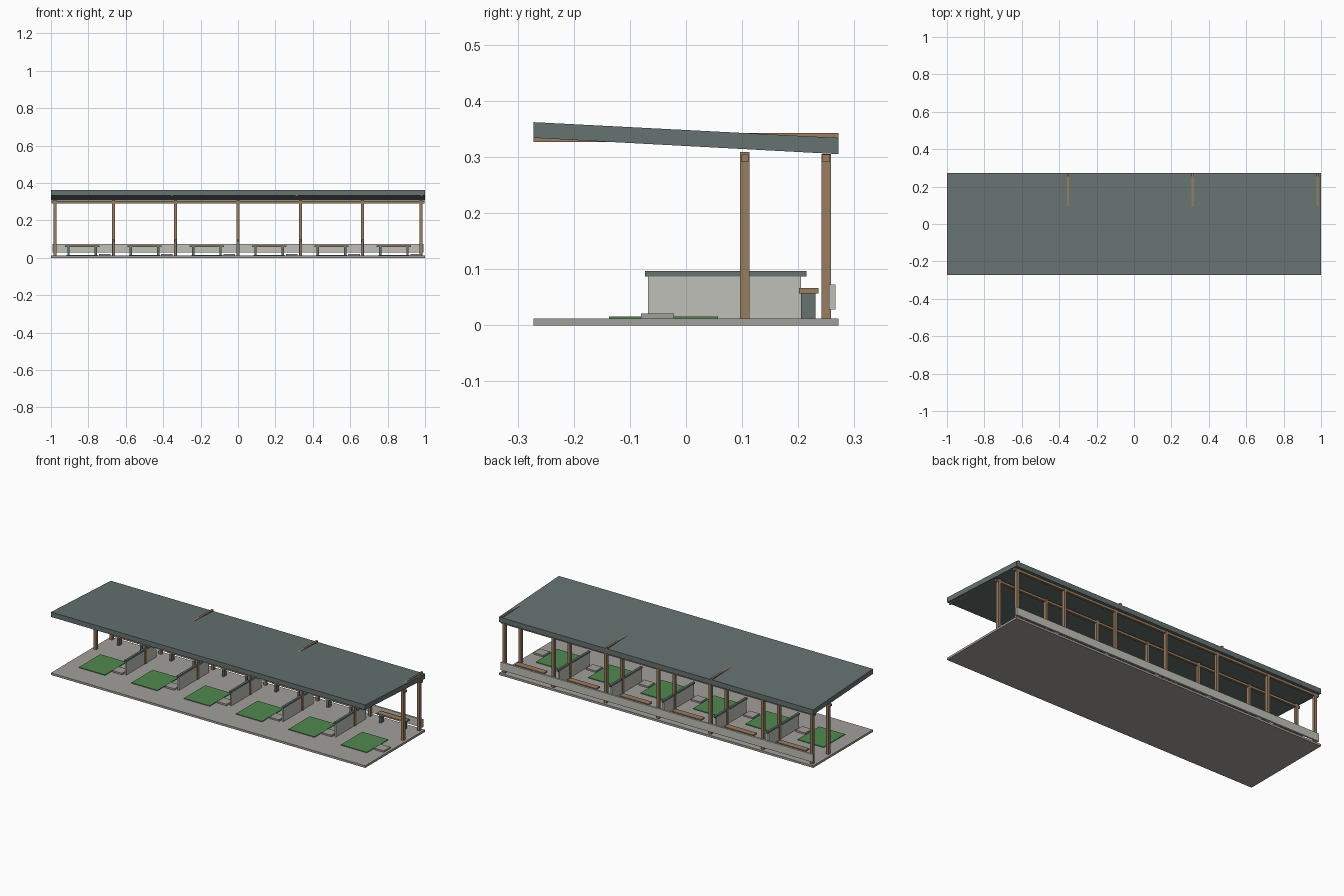
import bpy, bmesh

if "Cube" in bpy.data.objects:
    bpy.data.objects.remove(bpy.data.objects["Cube"])


def material(name, rgb):
    m = bpy.data.materials.new(name)
    m.diffuse_color = (*rgb, 1)
    m.use_nodes = True
    m.node_tree.nodes["Principled BSDF"].inputs["Base Color"].default_value = m.diffuse_color
    return m


SLATE = material("slate", (0.13, 0.17, 0.165))
WOOD = material("wood", (0.32, 0.205, 0.12))
TURF = material("turf", (0.08, 0.25, 0.08))
CONCRETE = material("concrete", (0.36, 0.35, 0.33))
PANEL = material("panel", (0.53, 0.53, 0.48))


def prism(name, x0, x1, profile, mat):
    """Extrude a (y, z) outline along x."""
    bm = bmesh.new()
    face = bm.faces.new([bm.verts.new((x0, y, z)) for y, z in profile])
    ext = bmesh.ops.extrude_face_region(bm, geom=[face])
    verts = [v for v in ext["geom"] if isinstance(v, bmesh.types.BMVert)]
    bmesh.ops.translate(bm, verts=verts, vec=(x1 - x0, 0, 0))
    bmesh.ops.recalc_face_normals(bm, faces=bm.faces)
    me = bpy.data.meshes.new(name)
    bm.to_mesh(me)
    bm.free()
    me.materials.append(mat)
    ob = bpy.data.objects.new(name, me)
    bpy.context.collection.objects.link(ob)
    return ob


def box(name, x, y, z, mat):
    return prism(name, *x, [(y[0], z[0]), (y[1], z[0]), (y[1], z[1]), (y[0], z[1])], mat)


def around(c, w):
    return (c - w / 2, c + w / 2)


FLOOR = 0.012
DEPTH = 0.272
BAY = 1 / 3

# Floor slab and sloping roof
box("floor_slab", (-1, 1), (-DEPTH, DEPTH), (0, FLOOR), CONCRETE)
prism("roof", -1, 1, [(-DEPTH, 0.334), (DEPTH, 0.305), (DEPTH, 0.334), (-DEPTH, 0.362)], SLATE)

# Level rafters passing through the roof
for x in (-0.353, 0.314, 0.982):
    box("rafter", around(x, 0.011), (-DEPTH, DEPTH), (0.327, 0.343), WOOD)

# Two rows of posts, each with a long beam on top
for row, y, top in (("front", 0.105, 0.309), ("back", 0.25, 0.305)):
    box(row + "_beam", (-0.998, 0.998), around(y, 0.013), (0.291, 0.304), WOOD)
    for i in range(7):
        x = max(-0.978, min(0.978, -1 + i * BAY))
        box(row + "_post", around(x, 0.016), around(y, 0.017), (FLOOR, top), WOOD)

# Low back wall
box("back_wall", (-0.993, 0.993), (0.255, 0.266), (0.028, 0.073), PANEL)

# Capped dividers between bays
for i in range(1, 6):
    x = -1 + i * BAY
    box("divider", around(x, 0.009), (-0.068, 0.205), (FLOOR, 0.087), PANEL)
    box("divider_cap", around(x, 0.013), (-0.073, 0.215), (0.087, 0.097), SLATE)

# Mat, tray and bench in every bay
for i in range(6):
    x = -1 + (i + 0.5) * BAY
    box("turf_mat", around(x, 0.165), (-0.137, 0.057), (FLOOR, 0.016), TURF)
    box("ball_tray", around(x + 0.12, 0.062), (-0.08, -0.021), (FLOOR, 0.021), CONCRETE)
    box("bench_seat", around(x, 0.184), (0.201, 0.236), (0.057, 0.066), WOOD)
    for side in (-1, 1):
        box("bench_leg", around(x + side * 0.073, 0.012), (0.205, 0.231), (FLOOR, 0.057), SLATE)
